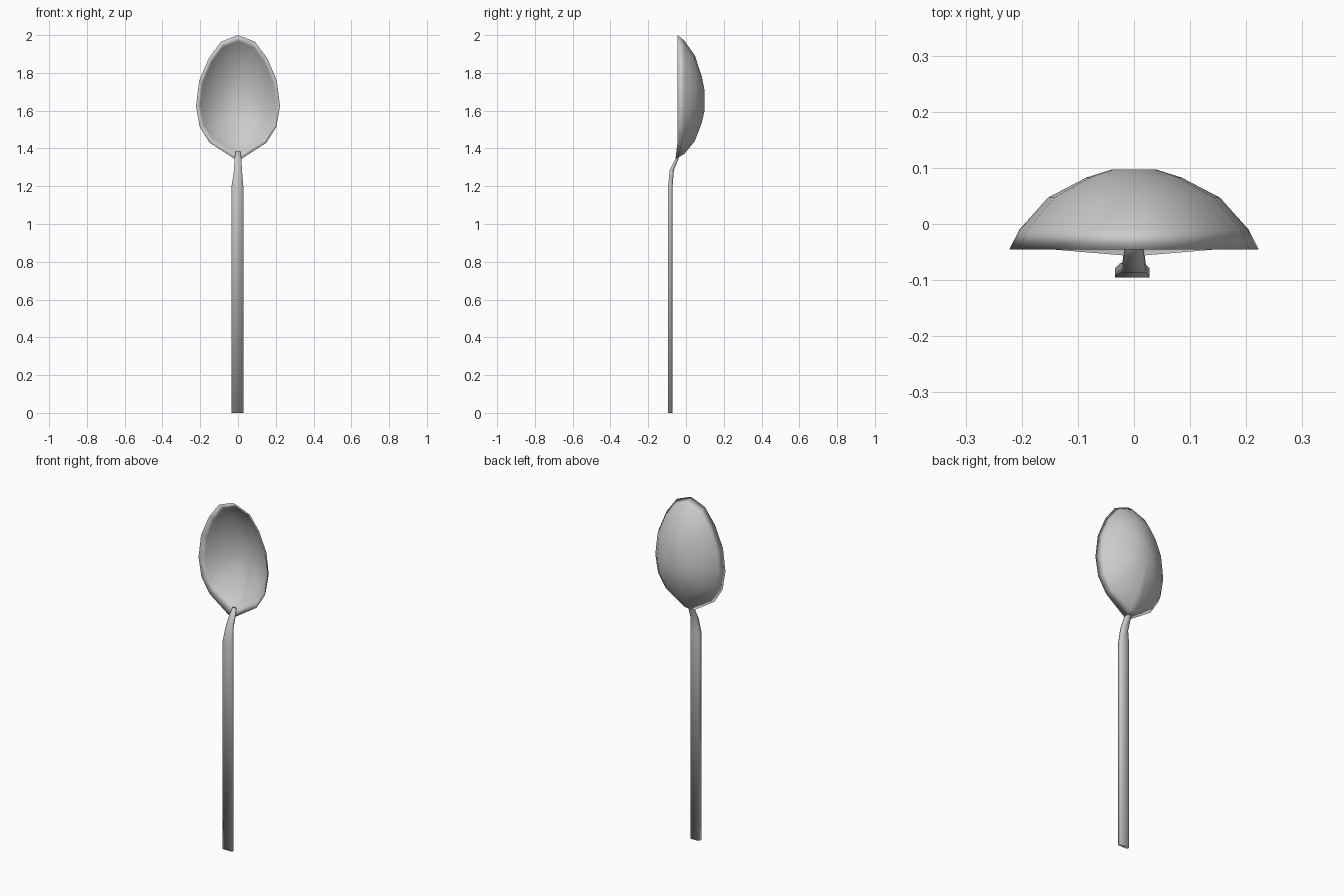
import bpy
import bmesh

cube = bpy.data.objects.get("Cube")
if cube:
    bpy.data.objects.remove(cube, do_unlink=True)

steel = bpy.data.materials.new("brushed steel grey")
steel.use_nodes = True
colour = (0.6, 0.6, 0.6, 1)
steel.diffuse_color = colour
steel.node_tree.nodes["Principled BSDF"].inputs["Base Color"].default_value = colour


def loft(name, rings, cap_start=True, cap_end=True):
    """Skin a list of closed rings into one smooth object."""
    bm = bmesh.new()
    loops = [[bm.verts.new(p) for p in ring] for ring in rings]
    for a, b in zip(loops, loops[1:]):
        n = len(a)
        for i in range(n):
            j = (i + 1) % n
            bm.faces.new((a[i], a[j], b[j], b[i]))
    if cap_start:
        bm.faces.new(loops[0][::-1])
    if cap_end:
        bm.faces.new(loops[-1])
    bmesh.ops.recalc_face_normals(bm, faces=bm.faces)
    for f in bm.faces:
        f.smooth = True
    mesh = bpy.data.meshes.new(name)
    bm.to_mesh(mesh)
    bm.free()
    mesh.materials.append(steel)
    obj = bpy.data.objects.new(name, mesh)
    bpy.context.collection.objects.link(obj)
    return obj


# Bowl: egg-shaped outline, mirrored, shrunk ring by ring towards the back
half = [(0.09, 1.965), (0.155, 1.877), (0.206, 1.757), (0.222, 1.625),
        (0.203, 1.514), (0.15, 1.43), (0.018, 1.345)]
outline = [(0, 2.0)] + half + [(-x, z) for x, z in reversed(half)]
CENTRE = 1.65
RIM = -0.045


def bowl_ring(scale, y):
    ring = []
    for x, z in outline:
        dip = 0.011 if z < 1.4 and scale > 0.95 else 0
        ring.append((x * scale, y - dip, CENTRE + (z - CENTRE) * scale))
    return ring


levels = [(0.92, -0.01), (0.69, 0.047), (0.38, 0.083), (0.18, 0.097)]
inner = [bowl_ring(s * 0.98, y - 0.006) for s, y in reversed(levels)]
outer = [bowl_ring(s, y) for s, y in levels]
loft("bowl", inner + [bowl_ring(1, RIM)] + outer)

# Handle and neck: flat front, chamfered back, bending into the bowl
stations = [(0, 0.031, -0.095, -0.071), (1.2, 0.031, -0.095, -0.071),
            (1.285, 0.021, -0.086, -0.064), (1.345, 0.018, -0.057, -0.04),
            (1.385, 0.012, -0.034, -0.024)]


def handle_ring(z, w, front, back):
    c = 0.008
    right = [(w, front), (w, back - c), (w - c, back)]
    section = right + [(-x, y) for x, y in reversed(right)]
    return [(x - 0.003 * (z < 1.25), y, z) for x, y in section]


loft("handle", [handle_ring(*s) for s in stations])
